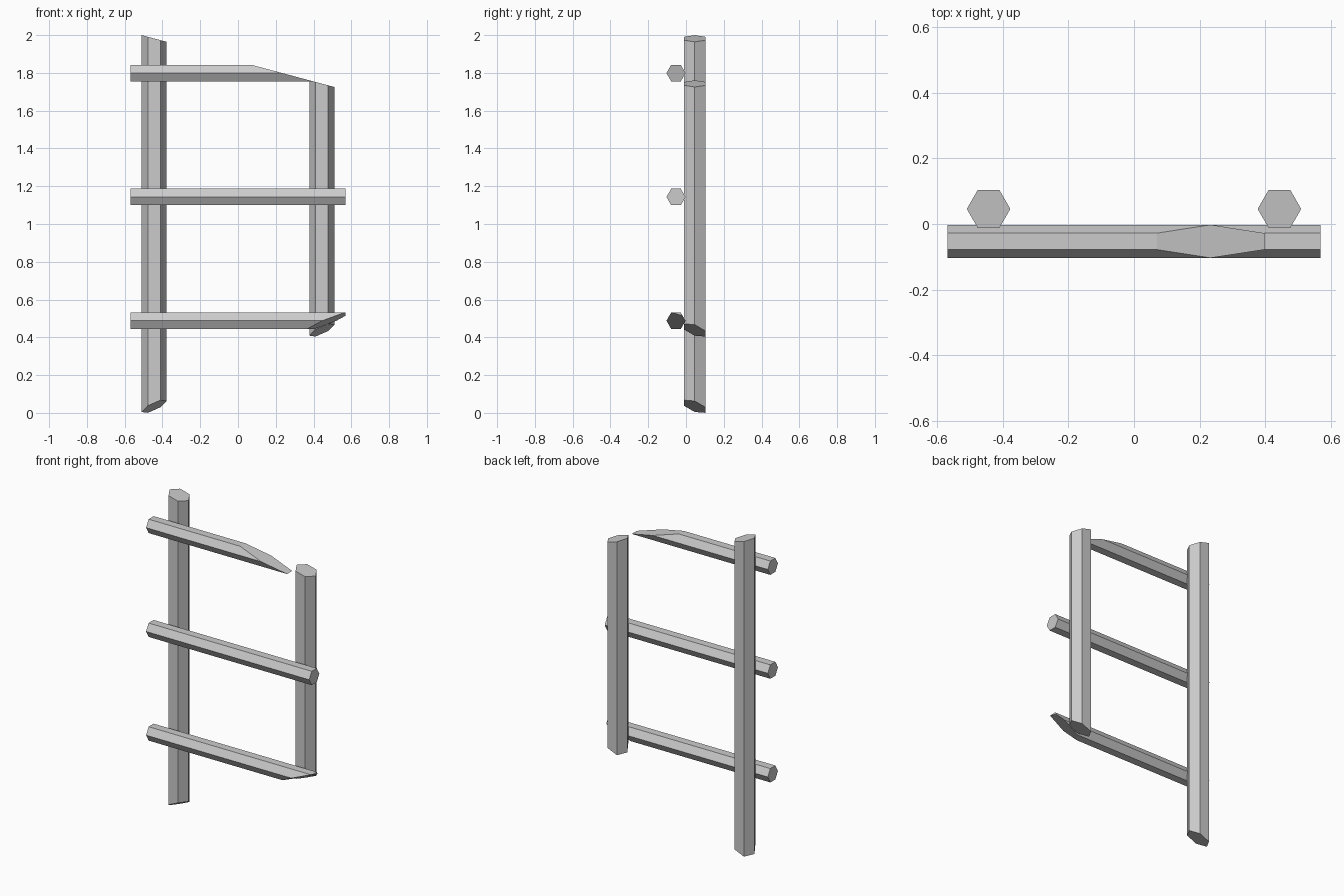
import bpy
import bmesh
from math import cos, sin, pi
from mathutils import Vector

cube = bpy.data.objects.get("Cube")
if cube:
    bpy.data.objects.remove(cube, do_unlink=True)

# Material
GREY = (0.6, 0.6, 0.6, 1)
grey = bpy.data.materials.new("plain grey")
grey.use_nodes = True
grey.diffuse_color = GREY
grey.node_tree.nodes["Principled BSDF"].inputs["Base Color"].default_value = GREY

X, Y, Z = (Vector(a) for a in ((1, 0, 0), (0, 1, 0), (0, 0, 1)))
TOP_SLOPE = Vector((0.267, 0, 1))       # sawn top, falling to the left
BASE_SLOPE = Vector((0.44, -0.33, -1))  # sawn underside, outward normal


def hex_bar(name, start, axis, length, radius, point_dir, cuts):
    """Six-sided bar with a corner along point_dir, trimmed by (point, normal) planes."""
    bm = bmesh.new()
    flat_dir = axis.cross(point_dir)
    ring = [bm.verts.new(start + radius * (cos(i * pi / 3) * point_dir + sin(i * pi / 3) * flat_dir))
            for i in range(6)]
    face = bm.faces.new(ring)
    ext = bmesh.ops.extrude_face_region(bm, geom=[face], use_keep_orig=True)
    moved = [v for v in ext["geom"] if isinstance(v, bmesh.types.BMVert)]
    bmesh.ops.translate(bm, verts=moved, vec=axis * length)
    for point, normal in cuts:
        bmesh.ops.bisect_plane(bm, geom=bm.verts[:] + bm.edges[:] + bm.faces[:], dist=1e-5,
                               plane_co=point, plane_no=normal.normalized(), clear_outer=True)
        bmesh.ops.holes_fill(bm, edges=[e for e in bm.edges if e.is_boundary], sides=0)
    bmesh.ops.recalc_face_normals(bm, faces=bm.faces[:])
    mesh = bpy.data.meshes.new(name)
    bm.to_mesh(mesh)
    bm.free()
    mesh.materials.append(grey)
    obj = bpy.data.objects.new(name, mesh)
    bpy.context.collection.objects.link(obj)


# Upright posts, sawn at an angle at both ends
POST_X, POST_Y, POST_R = 0.444, 0.046, 0.0665
saws = {}
for name, x, low, high in (("right_post", -POST_X, 0.034, 1.982),
                           ("left_post", POST_X, 0.438, 1.743)):
    saws[name] = [(Vector((x, POST_Y, high)), TOP_SLOPE),
                  (Vector((x, POST_Y, low)), BASE_SLOPE)]
    hex_bar(name, Vector((x, POST_Y, low - 0.2)), Z, high - low + 0.4, POST_R, X, saws[name])

# Crossbars; the upper and lower ones share the saw cuts of the short post
RAIL_END, RAIL_Y, RAIL_R = 0.57, -0.053, 0.0505
top_cut, base_cut = saws["left_post"]
for name, z, cuts in (("lower_rail", 0.488, [base_cut]),
                      ("middle_rail", 1.143, []),
                      ("upper_rail", 1.799, [top_cut])):
    hex_bar(name, Vector((-RAIL_END, RAIL_Y, z)), X, 2 * RAIL_END, RAIL_R, Y, cuts)
